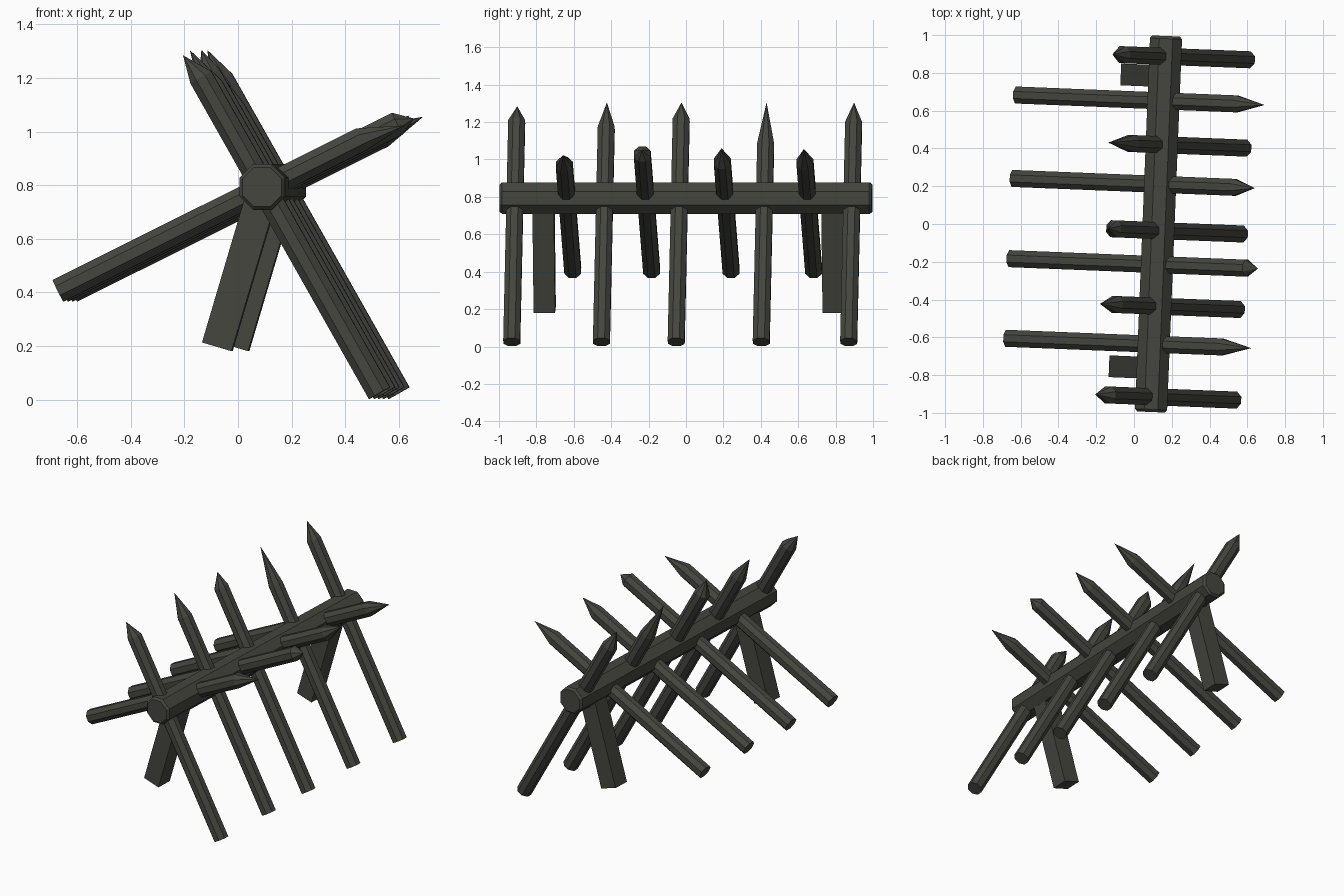
import bpy, bmesh, math
from mathutils import Matrix, Vector

if "Cube" in bpy.data.objects:
    bpy.data.objects.remove(bpy.data.objects["Cube"])

wood = bpy.data.materials.new("dark weathered wood")
wood.diffuse_color = (0.060, 0.060, 0.050, 1)
wood.use_nodes = True
wood.node_tree.nodes["Principled BSDF"].inputs["Base Color"].default_value = wood.diffuse_color

# The whole barricade is turned slightly about z, around the beam centre
PLACE = Matrix.Translation((0.13, 0, 0.793)) @ Matrix.Rotation(math.radians(-2.3), 4, 'Z')


def finish(name, bm):
    bmesh.ops.recalc_face_normals(bm, faces=bm.faces)
    bm.transform(PLACE)
    me = bpy.data.meshes.new(name)
    bm.to_mesh(me)
    bm.free()
    me.materials.append(wood)
    ob = bpy.data.objects.new(name, me)
    bpy.context.collection.objects.link(ob)
    return ob


def ring(bm, centre, a, b, apothem, n=8):
    r = apothem / math.cos(math.pi / n)
    out = []
    for i in range(n):
        t = 2 * math.pi * (i + 0.5) / n
        out.append(bm.verts.new(centre + a * r * math.cos(t) + b * r * math.sin(t)))
    return out


def bridge(bm, r0, r1):
    n = len(r0)
    for i in range(n):
        j = (i + 1) % n
        bm.faces.new((r0[i], r0[j], r1[j], r1[i]))


X, Y, Z = Vector((1, 0, 0)), Vector((0, 1, 0)), Vector((0, 0, 1))

# Octagonal beam with chamfered ends
bm = bmesh.new()
rings = [ring(bm, Y * y, X, Z, a) for y, a in
         ((-0.996, 0.073), (-0.982, 0.085), (0.982, 0.085), (0.996, 0.073))]
for r0, r1 in zip(rings, rings[1:]):
    bridge(bm, r0, r1)
bm.faces.new(rings[0])
bm.faces.new(rings[-1])
finish("beam", bm)


# Sharpened stake passing through the beam
def stake(name, angle, y, low, shoulder, tip, skew):
    u = Vector((math.cos(angle), 0, math.sin(angle)))
    n = u.cross(Y)
    if n.z < 0:
        n = -n
    bm = bmesh.new()
    base = ring(bm, Y * y - u * low, n, Y, 0.045)
    top = ring(bm, Y * y + u * shoulder, n, Y, 0.045)
    bridge(bm, base, top)
    bm.faces.new(base)
    point = bm.verts.new(Y * y + u * tip + n * skew)
    for i in range(8):
        bm.faces.new((top[i], top[(i + 1) % 8], point))
    finish(name, bm)


# Steep row: y, shoulder length, tip length, tip skew
for i, (y, s, t, k) in enumerate(((-0.915, 0.47, 0.575, -0.018),
                                  (-0.435, 0.43, 0.590, -0.003),
                                  (-0.035, 0.48, 0.576, 0.021),
                                  (0.420, 0.33, 0.585, 0.006),
                                  (0.888, 0.46, 0.583, 0.008))):
    stake(f"steep_stake_{i + 1}", math.radians(119.5), y, 0.884, s, t, k)

# Shallow row
for i, (y, s, t, k) in enumerate(((-0.637, 0.40, 0.565, -0.025),
                                  (-0.215, 0.53, 0.593, -0.010),
                                  (0.210, 0.44, 0.568, 0.015),
                                  (0.652, 0.43, 0.596, -0.004))):
    stake(f"shallow_stake_{i + 1}", math.radians(26.5), y, 0.868, s, t, k)

# Square support legs leaning under the beam
for name, y in (("front_leg", -0.763), ("back_leg", 0.783)):
    bm = bmesh.new()
    bmesh.ops.create_cube(bm, size=1)
    bm.transform(Matrix.Translation((0, y, 0)) @ Matrix.Rotation(math.radians(16.5), 4, 'Y')
                 @ Matrix.Translation((0, 0, -0.311)) @ Matrix.Diagonal((0.115, 0.115, 0.622, 1)))
    finish(name, bm)
